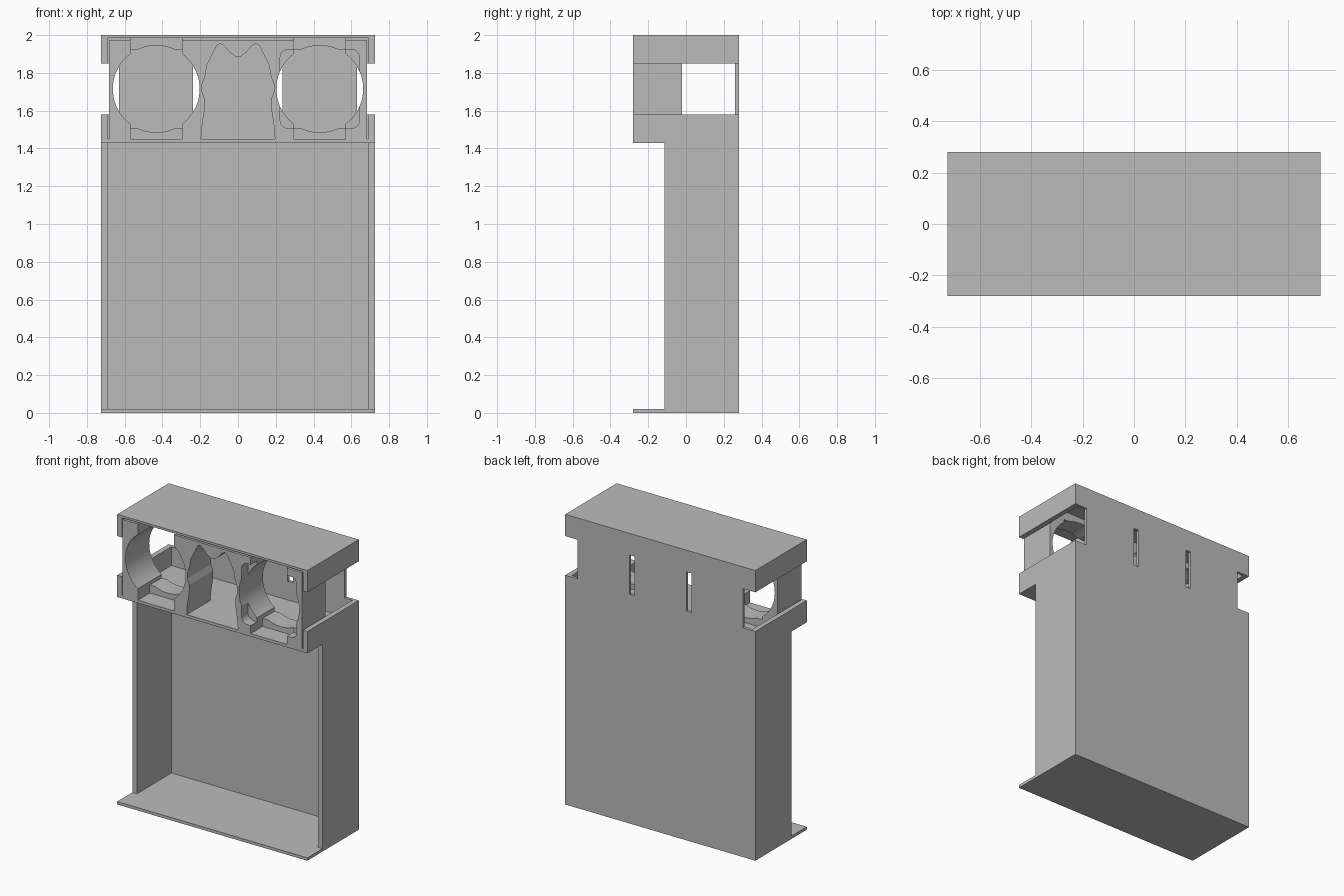
import bpy
import bmesh
from math import cos, sin, pi

cube = bpy.data.objects.get("Cube")
if cube:
    bpy.data.objects.remove(cube, do_unlink=True)

grey = bpy.data.materials.new("plain grey")
grey.use_nodes = True
colour = (0.5, 0.5, 0.5, 1)
grey.diffuse_color = colour
grey.node_tree.nodes["Principled BSDF"].inputs["Base Color"].default_value = colour

HALF, DEEP = 0.725, 0.28          # outer half width and half depth
WALL, PANEL = 0.035, 0.02         # side wall and sheet thickness
SHELF, NOTCH_LOW, NOTCH_HIGH = 1.43, 1.58, 1.85
HOLD_BACK = -0.02                 # rear face of the holder blocks
CELL_X, CELL_Z, CELL_R = 0.433, 1.715, 0.23


def prism(name, outline, y0, y1):
    """Extrude an x-z outline along y."""
    bm = bmesh.new()
    face = bm.faces.new([bm.verts.new((x, y0, z)) for x, z in outline])
    ext = bmesh.ops.extrude_face_region(bm, geom=[face])
    moved = [v for v in ext["geom"] if isinstance(v, bmesh.types.BMVert)]
    bmesh.ops.translate(bm, verts=moved, vec=(0, y1 - y0, 0))
    bmesh.ops.recalc_face_normals(bm, faces=bm.faces)
    mesh = bpy.data.meshes.new(name)
    bm.to_mesh(mesh)
    bm.free()
    mesh.materials.append(grey)
    obj = bpy.data.objects.new(name, mesh)
    bpy.context.collection.objects.link(obj)
    return obj


def box(name, x0, x1, y0, y1, z0, z1):
    return prism(name, [(x0, z0), (x1, z0), (x1, z1), (x0, z1)], y0, y1)


def cut(obj, cutter):
    """Subtract a cutter and throw it away."""
    cutter.hide_render = True
    mod = obj.modifiers.new("cut", "BOOLEAN")
    mod.operation = "DIFFERENCE"
    mod.solver = "EXACT"
    mod.object = cutter
    bpy.context.view_layer.objects.active = obj
    bpy.ops.object.modifier_apply(modifier=mod.name)
    bpy.data.objects.remove(cutter, do_unlink=True)


def round_cell(x):
    ring = [(x + CELL_R * cos(2 * pi * i / 64), CELL_Z + CELL_R * sin(2 * pi * i / 64))
            for i in range(64)]
    return prism("cell_cutter", ring, -0.4, 0.1)


def square_recess(x):
    half, r = 0.21, 0.045
    outline = []
    for corner, (sx, sz) in enumerate([(1, 1), (-1, 1), (-1, -1), (1, -1)]):
        for i in range(7):
            a = (corner + i / 6) * pi / 2
            outline.append((x + sx * (half - r) + r * cos(a),
                            CELL_Z + sz * (half - r) + r * sin(a)))
    return prism("recess_cutter", outline, -0.4, -0.21)


# Horizontal sheets
box("base_plate", -HALF, HALF, -DEEP, DEEP, 0, PANEL)
box("shelf", -HALF, HALF, -DEEP, DEEP, SHELF, SHELF + PANEL)
box("top_plate", -HALF, HALF, -DEEP, DEEP, 1.985, 2)

# Side walls, interrupted by the finger notch
for side, s in (("right", -1), ("left", 1)):
    x0, x1 = sorted((s * HALF, s * (HALF - WALL)))
    box(side + "_case_wall", x0, x1, -0.115, DEEP, PANEL, SHELF)
    box(side + "_lower_head_wall", x0, x1, -DEEP, DEEP, SHELF + PANEL, NOTCH_LOW)
    box(side + "_upper_head_wall", x0, x1, -DEEP, DEEP, NOTCH_HIGH, 1.985)

# Back panel with notched edges and two slots
half_back = [(HALF, PANEL), (HALF, NOTCH_LOW), (0.63, NOTCH_LOW),
             (0.63, NOTCH_HIGH), (HALF, NOTCH_HIGH), (HALF, 1.985)]
back = prism("back_panel", half_back + [(-x, z) for x, z in reversed(half_back)],
             DEEP - PANEL, DEEP)
for x in (-0.218, 0.216):
    cut(back, box("slot_cutter", x - 0.02, x + 0.02, 0.2, 0.4, NOTCH_LOW, NOTCH_HIGH))

# Holder blocks with round cells
low, high = SHELF + PANEL, 1.975
middle = box("middle_holder", -0.293, 0.293, -DEEP, HOLD_BACK, low, high)
end_right = box("right_holder", -0.683, -0.568, -DEEP, HOLD_BACK, low, high)
end_left = box("left_holder", 0.568, 0.683, -DEEP, HOLD_BACK, low, high)
for block, centres in ((middle, (-CELL_X, CELL_X)), (end_right, (-CELL_X,)),
                       (end_left, (CELL_X,))):
    for x in centres:
        cut(block, round_cell(x))
for block in (middle, end_left):
    cut(block, square_recess(CELL_X))

# Rails above and below each cell
for side, s in (("right", -1), ("left", 1)):
    x0, x1 = sorted((s * 0.293, s * 0.568))
    for level, z0, z1 in (("lower", low, 1.505), ("upper", 1.925, 1.985)):
        rail = box(f"{side}_{level}_rail", x0, x1, -0.15, HOLD_BACK, z0, z1)
        cut(rail, round_cell(s * CELL_X))

# Two-pointed tool pocket in the middle holder
half_pocket = [(0.197, 1.4), (0.193, 1.5), (0.176, 1.61), (0.175, 1.66),
               (0.19, 1.7), (0.19, 1.74), (0.172, 1.79), (0.165, 1.84),
               (0.14, 1.89), (0.112, 1.945), (0.095, 1.956), (0.075, 1.945),
               (0.045, 1.91), (0.015, 1.888)]
cut(middle, prism("pocket_cutter",
                  half_pocket + [(-x, z) for x, z in reversed(half_pocket)], -0.4, 0.1))

# Smooth only the curved cell walls
for obj in (middle, end_right, end_left):
    bpy.ops.object.select_all(action="DESELECT")
    obj.select_set(True)
    bpy.context.view_layer.objects.active = obj
    bpy.ops.object.shade_smooth_by_angle(angle=pi / 9)
